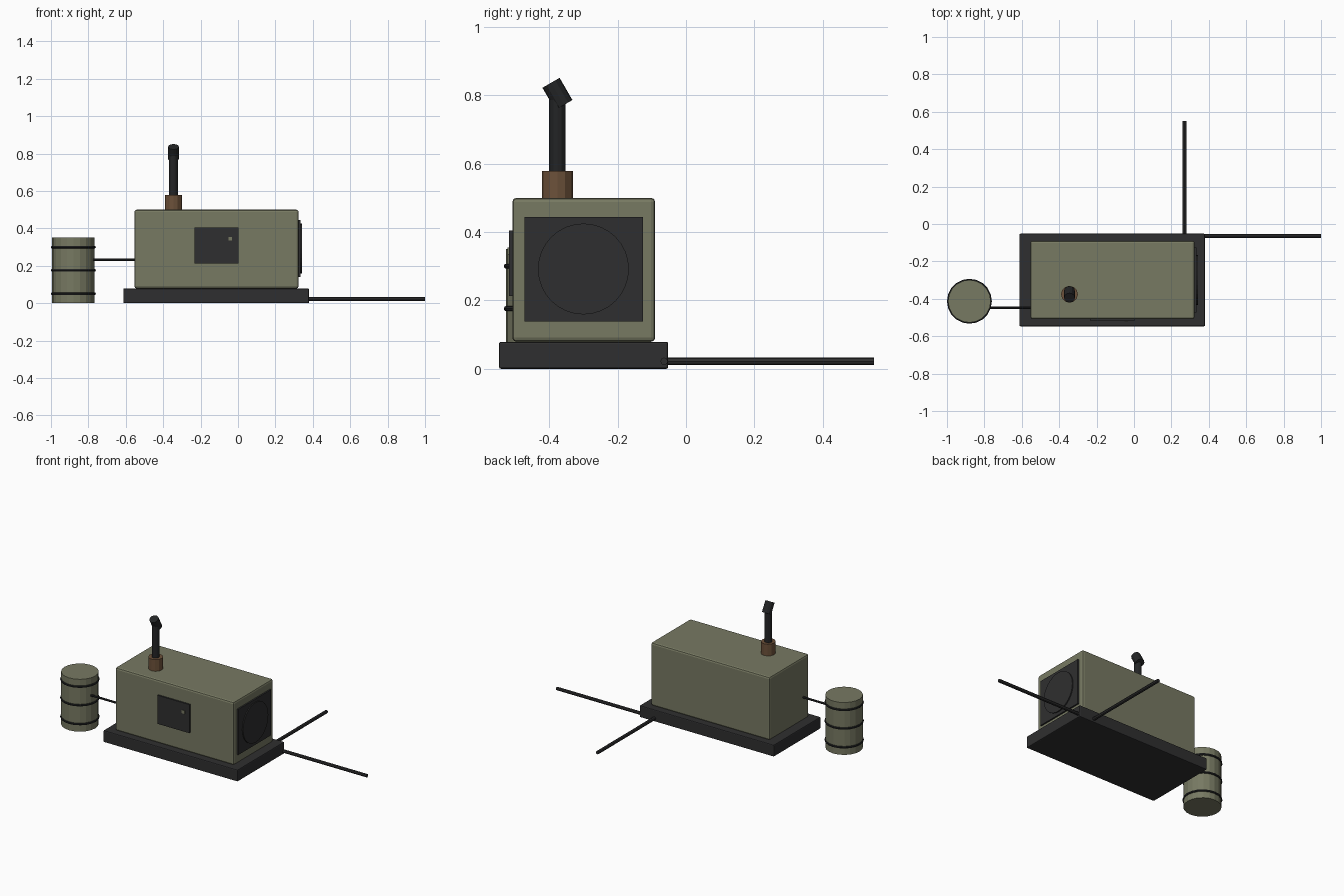
import bpy, math
from mathutils import Vector

if "Cube" in bpy.data.objects:
    bpy.data.objects.remove(bpy.data.objects["Cube"])


def mat(name, c):
    m = bpy.data.materials.new(name)
    m.diffuse_color = (*c, 1)
    m.use_nodes = True
    m.node_tree.nodes["Principled BSDF"].inputs["Base Color"].default_value = m.diffuse_color
    return m


OLIVE = mat("olive", (0.185, 0.192, 0.123))
DARK = mat("charcoal", (0.028, 0.028, 0.029))
BLACK = mat("pipe_black", (0.017, 0.018, 0.019))
BROWN = mat("rust_brown", (0.15, 0.082, 0.042))


def finish(o, name, m):
    o.name = name
    o.data.materials.clear()
    o.data.materials.append(m)
    return o


def box(name, lo, hi, m, bevel=0, seg=2):
    bpy.ops.mesh.primitive_cube_add(size=1)
    o = finish(bpy.context.object, name, m)
    for v in o.data.vertices:
        v.co = [(lo[i] + hi[i]) / 2 + v.co[i] * (hi[i] - lo[i]) for i in range(3)]
    if bevel:
        b = o.modifiers.new("bevel", "BEVEL")
        b.width, b.segments = bevel, seg
    return o


def rod(name, a, b, r, m, sides=12, smooth=False):
    a, b = Vector(a), Vector(b)
    d = b - a
    bpy.ops.mesh.primitive_cylinder_add(vertices=sides, radius=r, depth=d.length,
                                        location=(a + b) / 2)
    o = bpy.context.object
    o.rotation_euler = d.to_track_quat("Z", "Y").to_euler()
    if smooth:
        bpy.ops.object.shade_smooth_by_angle(angle=math.radians(40))
    return finish(o, name, m)


# base and housing
box("base_plinth", (-0.613, -0.547, 0), (0.38, -0.052, 0.079), DARK, 0.006)
box("housing", (-0.554, -0.508, 0.079), (0.324, -0.09, 0.5), OLIVE, 0.012)

# radiator panel with round fan cover
box("radiator_panel", (0.318, -0.473, 0.139), (0.334, -0.126, 0.444), DARK)
rod("fan_cover", (0.32, -0.3, 0.292), (0.341, -0.3, 0.292), 0.133, DARK, 32)

# control door with latch
box("control_door", (-0.232, -0.518, 0.213), (0.003, -0.5, 0.404), DARK)
box("door_latch", (-0.051, -0.522, 0.334), (-0.031, -0.51, 0.355), OLIVE)

# exhaust: collar, stack and tilted outlet
ex, ey = -0.345, -0.376
rod("exhaust_collar", (ex, ey, 0.49), (ex, ey, 0.578), 0.045, BROWN)
rod("exhaust_stack", (ex, ey, 0.57), (ex, ey, 0.8), 0.024, BLACK)
c, t = Vector((ex, ey, 0.804)), math.radians(30)
d = Vector((0, -math.sin(t), math.cos(t))) * 0.0375
rod("exhaust_outlet", c - d, c + d, 0.029, BLACK)

# fuel barrel with hoops and feed line
bx, by = -0.88, -0.413
rod("fuel_barrel", (bx, by, 0), (bx, by, 0.35), 0.114, OLIVE, 20)
for i, z in enumerate((0.05, 0.176, 0.3)):
    bpy.ops.mesh.primitive_torus_add(major_radius=0.112, minor_radius=0.008,
                                     major_segments=20, minor_segments=8,
                                     location=(bx, by, z))
    finish(bpy.context.object, f"barrel_hoop_{i + 1}", BLACK)
rod("fuel_line", (-0.8, -0.447, 0.232), (-0.54, -0.447, 0.232), 0.007, BLACK, 8)

# power cables
rod("side_cable", (0.36, -0.064, 0.022), (1.0, -0.064, 0.022), 0.011, DARK, 8)
rod("rear_cable", (0.27, -0.07, 0.022), (0.27, 0.55, 0.022), 0.011, DARK, 8)
